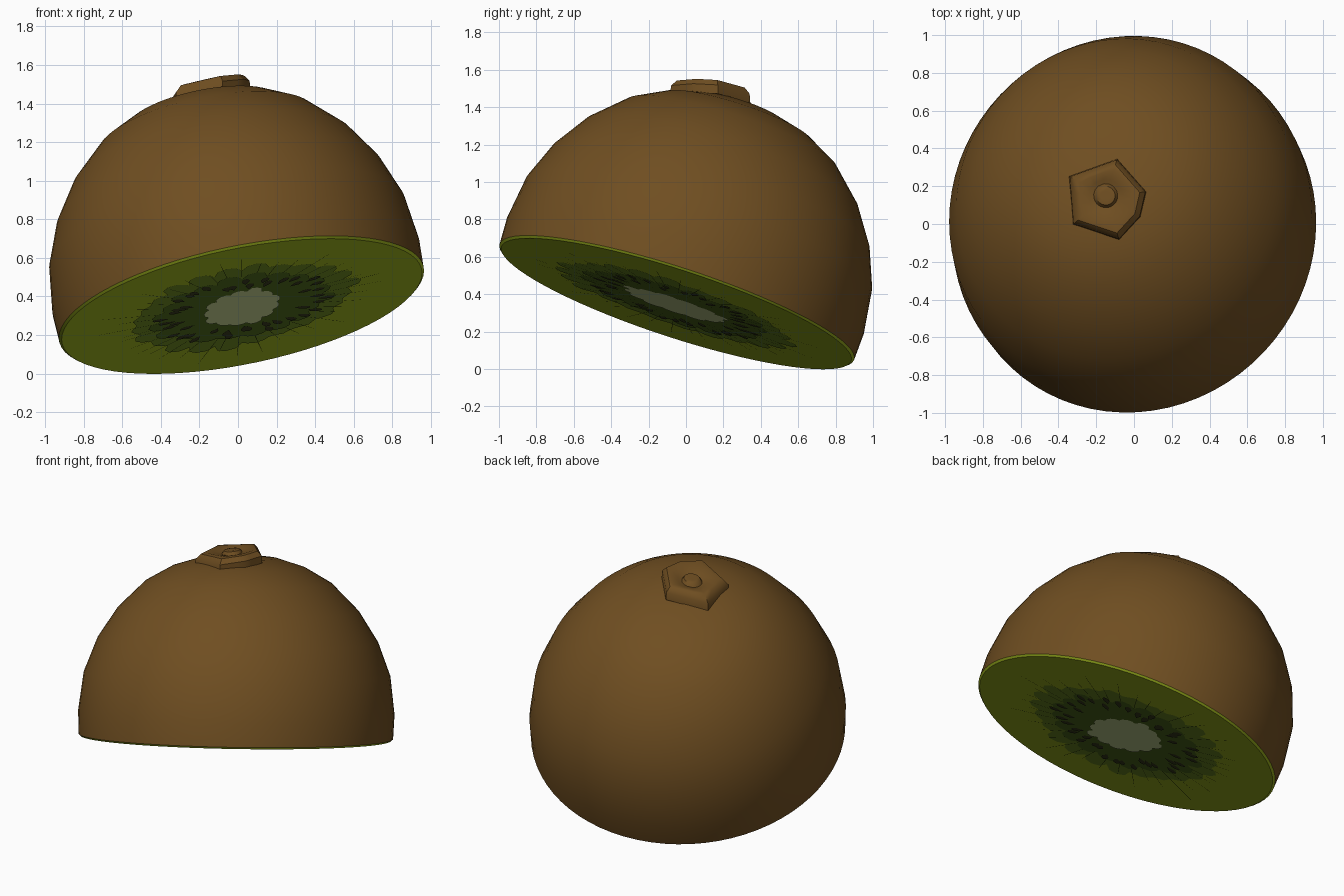
import bpy, bmesh, math, random
from mathutils import Vector, Matrix

if "Cube" in bpy.data.objects:
    bpy.data.objects.remove(bpy.data.objects["Cube"])

random.seed(4)


def mat(name, r, g, b):
    def lin(c):
        c /= 255
        return c / 12.92 if c < 0.04 else ((c + 0.055) / 1.055) ** 2.4
    m = bpy.data.materials.new(name)
    m.diffuse_color = (lin(r), lin(g), lin(b), 1)
    m.use_nodes = True
    m.node_tree.nodes["Principled BSDF"].inputs["Base Color"].default_value = m.diffuse_color
    return m


SKIN = mat("brown skin", 111, 78, 33)
FLESH = mat("green flesh", 164, 186, 32)
MID = mat("mid green", 112, 142, 34)
DARK = mat("dark green", 82, 110, 28)
CORE = mat("pale core", 204, 218, 150)
SEED = mat("black seed", 58, 60, 30)

# Tilted frame: local z is the fruit axis, local z = 0 is the cut
n = Vector((-0.19, 0.305, 0.934)).normalized()
ax = Vector((1, 0, 0))
ax = (ax - n * ax.dot(n)).normalized()
ay = n.cross(ax)
FRAME = Matrix.Translation((0.02, -0.052, 0.349)) @ Matrix((ax, ay, n)).transposed().to_4x4()
SX = 0.967    # fruit is slightly narrower in x


def finish(name, bm, mats, frame=FRAME, smooth=None):
    me = bpy.data.meshes.new(name)
    bm.to_mesh(me)
    bm.free()
    ob = bpy.data.objects.new(name, me)
    bpy.context.collection.objects.link(ob)
    for m in mats:
        me.materials.append(m)
    ob.matrix_world = frame
    if smooth:
        bpy.ops.object.select_all(action='DESELECT')
        ob.select_set(True)
        bpy.context.view_layer.objects.active = ob
        bpy.ops.object.shade_smooth_by_angle(angle=math.radians(smooth))
    return ob


def loft(bm, rings, first=None, last=None):
    """Bridge rings of coordinates; optional centre points close the ends."""
    vs = [[bm.verts.new(p) for p in ring] for ring in rings]
    k = len(vs[0])
    for a, b in zip(vs, vs[1:]):
        for i in range(k):
            bm.faces.new((a[i], a[(i + 1) % k], b[(i + 1) % k], b[i]))
    for ring, c, flip in ((vs[0], first, True), (vs[-1], last, False)):
        if c is not None:
            cv = bm.verts.new(c)
            for i in range(k):
                a, b = ring[i], ring[(i + 1) % k]
                bm.faces.new((b, a, cv) if flip else (a, b, cv))


# Fruit body: revolved profile, green below the first rind ring, brown above
prof = [(0.984, 0), (0.997, 0.011), (1.003, 0.16), (0.972, 0.40), (0.89, 0.61),
        (0.765, 0.80), (0.59, 0.97), (0.42, 1.065), (0.24, 1.12)]
N = 72
rings = [[(r * SX * math.cos(math.tau * i / N), r * math.sin(math.tau * i / N), z)
          for i in range(N)] for r, z in prof]
bm = bmesh.new()
loft(bm, rings, (0, 0, 0), (0, 0, 1.14))
for f in bm.faces:
    f.material_index = 0 if f.calc_center_median().z < 0.01 else 1
finish("fruit_half", bm, [FLESH, SKIN], smooth=35)


# Flat scalloped zones on the cut face
def zone(name, rx, ry, petals, depth, height, m):
    bm = bmesh.new()
    pts = []
    for i in range(petals):
        tip = random.uniform(0.93, 1.06)
        for t, s in ((0, 1 - depth), (0.2, 0.97), (0.5, 1), (0.8, 0.97)):
            a = math.tau * (i + t) / petals
            k = s * (tip if t else 1)
            pts.append(bm.verts.new((rx * k * math.cos(a), ry * k * math.sin(a), -height)))
    c = bm.verts.new((0, 0, -height))
    for a, b in zip(pts, pts[1:] + pts[:1]):
        bm.faces.new((b, a, c))
    finish(name, bm, [m])


zone("mid_flesh_zone", 0.61, 0.66, 24, 0.09, 0.003, MID)
zone("dark_flesh_zone", 0.48, 0.52, 20, 0.10, 0.006, DARK)
zone("pale_core", 0.21, 0.30, 13, 0.13, 0.0095, CORE)


# Thin radial fibres and seeds: slim drops pointing outward
def drops(name, items, height, m):
    bm = bmesh.new()
    for a, r0, r1, w in items:
        d = Vector((math.cos(a) * 0.97, math.sin(a) * 1.03, 0))
        s = Vector((-math.sin(a), math.cos(a), 0)) * w
        h = Vector((0, 0, -height))
        mid = d * (r0 + (r1 - r0) * 0.5)
        q = d * (r0 + (r1 - r0) * 0.85)
        loop = [d * r0, mid - s, q - s * 0.8, d * r1, q + s * 0.8, mid + s]
        f = bm.faces.new([bm.verts.new(p + h) for p in loop])
        f.normal_update()
        if f.normal.z > 0:
            f.normal_flip()
    finish(name, bm, [m])


fibres = [(math.tau * (i + random.uniform(-0.25, 0.25)) / 40, 0.28,
           random.uniform(0.66, 0.83), 0.0016) for i in range(40)]
drops("radial_fibres", fibres, 0.008, DARK)
seeds = []
for i in range(44):
    r = random.uniform(0.29, 0.43)
    seeds.append((math.tau * (i + random.uniform(-0.4, 0.4)) / 44, r,
                  r + random.uniform(0.07, 0.10), 0.021))
drops("seeds", seeds, 0.0095, SEED)

# Stem scar: raised irregular hexagon blending to a round knob, in world space
hexa = [(-0.34, 0.25), (-0.32, 0.0), (-0.08, -0.08), (0.03, 0.04), (0.06, 0.17), (-0.09, 0.34)]
cx, cy = -0.15, 0.15
outline = []
for a, b in zip(hexa, hexa[1:] + hexa[:1]):
    for t in (0, 1 / 3, 2 / 3):
        outline.append(Vector((a[0] + (b[0] - a[0]) * t - cx, a[1] + (b[1] - a[1]) * t - cy)))


def scar_ring(k, lift, rounded=0):
    out = []
    for p in outline:
        q = p.lerp(p.normalized() * 0.2, rounded) * k
        out.append((cx + q.x, cy + q.y, 1.505 + 0.2 * (q.x - 0.02) - 0.1 * q.y + lift))
    return out


bm = bmesh.new()
loft(bm, [scar_ring(1.02, -0.07), scar_ring(1.0, -0.022), scar_ring(0.86, 0.010),
          scar_ring(0.72, 0.014, 0.2), scar_ring(0.45, 0.0, 0.8), scar_ring(0.32, -0.008, 1),
          scar_ring(0.25, 0.012, 1), scar_ring(0.14, 0.016, 1)], None, (cx, cy, 1.512))
finish("stem_scar", bm, [SKIN], Matrix.Identity(4), 40)
